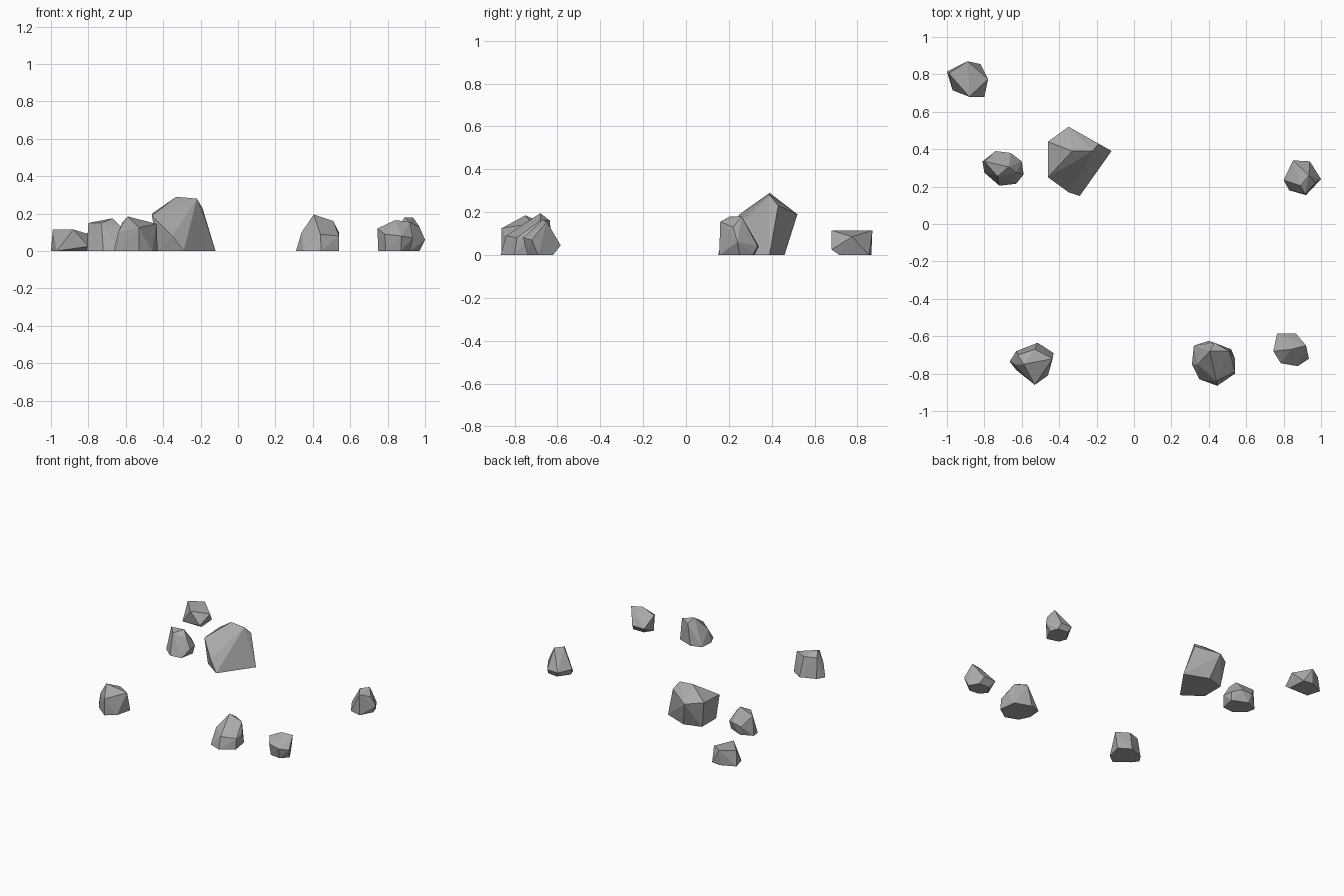
import bpy
import bmesh
from mathutils import Vector

default_cube = bpy.data.objects.get("Cube")
if default_cube:
    bpy.data.objects.remove(default_cube, do_unlink=True)

CENTIMETRE = 0.01

# One plain stone grey shared by every rock
stone = bpy.data.materials.new("stone_grey")
stone.use_nodes = True
stone_colour = (0.4, 0.4, 0.4, 1)
stone.diffuse_color = stone_colour
shader = next(node for node in stone.node_tree.nodes if node.type == "BSDF_PRINCIPLED")
shader.inputs["Base Color"].default_value = stone_colour
shader.inputs["Roughness"].default_value = 0.9


def rock(name, centre, base, corners):
    """Faceted rock: convex hull of a flat footprint and raised corners (cm from the centre)."""
    origin = Vector((centre[0], centre[1], 0))
    points = [Vector((x, y, 0)) for x, y in base] + [Vector(corner) for corner in corners]

    bm = bmesh.new()
    for point in points:
        bm.verts.new(point * CENTIMETRE)
    hull = bmesh.ops.convex_hull(bm, input=bm.verts)

    # Drop any point that ended up inside the hull
    inside = {v for v in hull["geom_interior"] + hull["geom_unused"]
              if isinstance(v, bmesh.types.BMVert)}
    bmesh.ops.delete(bm, geom=list(inside), context="VERTS")

    # Merge coplanar triangles into clean facets
    bmesh.ops.dissolve_limit(bm, angle_limit=0.05, verts=bm.verts, edges=bm.edges)
    bmesh.ops.recalc_face_normals(bm, faces=bm.faces)

    mesh = bpy.data.meshes.new(name)
    bm.to_mesh(mesh)
    bm.free()
    mesh.materials.append(stone)
    result = bpy.data.objects.new(name, mesh)
    result.location = origin
    bpy.context.scene.collection.objects.link(result)
    return result


# Large boulder with a slanted ridge
rock("large_boulder", (-0.29, 0.34),
     base=[(17, 5), (0, -19), (-14, -9), (-14, 8), (-1, 12)],
     corners=[(-6, -17, 8), (-14, -9, 7), (-17, -9, 19), (-17, 10, 20),
              (-6, 18, 19), (10, 9, 23), (-4, 5, 29), (7, 5, 28)])

# Low flat-topped rock in the back corner
rock("back_corner_rock", (-0.89, 0.775),
     base=[(-11, 4), (0, 9), (7, 8), (8, -6), (-8, -6)],
     corners=[(-10, 3, 11.5), (0, 9.5, 11.5), (1, -9.5, 11.5),
              (11, 0, 8.5), (9, -9.5, 2.5)])

# Small rock beside the boulder
rock("boulder_side_rock", (-0.70, 0.295),
     base=[(-11, 4), (-10, -2), (-2, -9), (7, -8), (9, 3), (-2, 8)],
     corners=[(-4, 9.5, 7), (4, 8.5, 8), (10, 4, 6), (11, -3, 6),
              (-10, 4, 15), (3, 1, 17.5), (-3, -4, 15), (7, -2, 13.5)])

# Front rock with a broad footprint
rock("front_right_rock", (-0.55, -0.75),
     base=[(-11.5, 1.5), (-8, 7), (3.5, 11.5), (12, 6), (9, -6), (2, -11), (-8, -3)],
     corners=[(-7, 5, 15), (-4, 0, 18.5), (11.5, 3, 14.5),
              (2, -11, 12.5), (2, 8, 15), (-9, 0, 10)])

# Front rock with a peak at its back
rock("front_peaked_rock", (0.42, -0.75),
     base=[(-11, 0), (-10, 10), (-2, 12.5), (10, 8), (12, -5), (2.5, -11.5), (-7, -8)],
     corners=[(-8, 0, 10), (-1.5, 7, 19.5), (9, 7, 16), (12, 3, 10),
              (2, -9, 9), (12, -4, 8), (1, 11.5, 16)])

# Small rock in the front corner
rock("front_corner_rock", (0.84, -0.67),
     base=[(-9, -1), (-5, 5), (4, 5), (8, -2), (3, -7), (-5, -6)],
     corners=[(-9.5, -1, 12), (0, 0, 16.5), (8, 2, 15.5), (-7.5, 8.5, 4.5),
              (2.5, 8.5, 4.5), (9.5, -5, 7), (3.5, -9, 8), (-5.5, -7.5, 9)])

# Small rock on the left side
rock("left_side_rock", (0.90, 0.25),
     base=[(-7, -7), (2, -9.5), (7, 0), (5, 6), (-3, 7), (-9, -1)],
     corners=[(10, -1, 6), (7, -3, 13), (-5, 9, 4), (4, 8.5, 4),
              (-1, -4.5, 18), (3.5, 1, 18), (-10, -1.5, 4), (1.5, -9, 15.5)])
